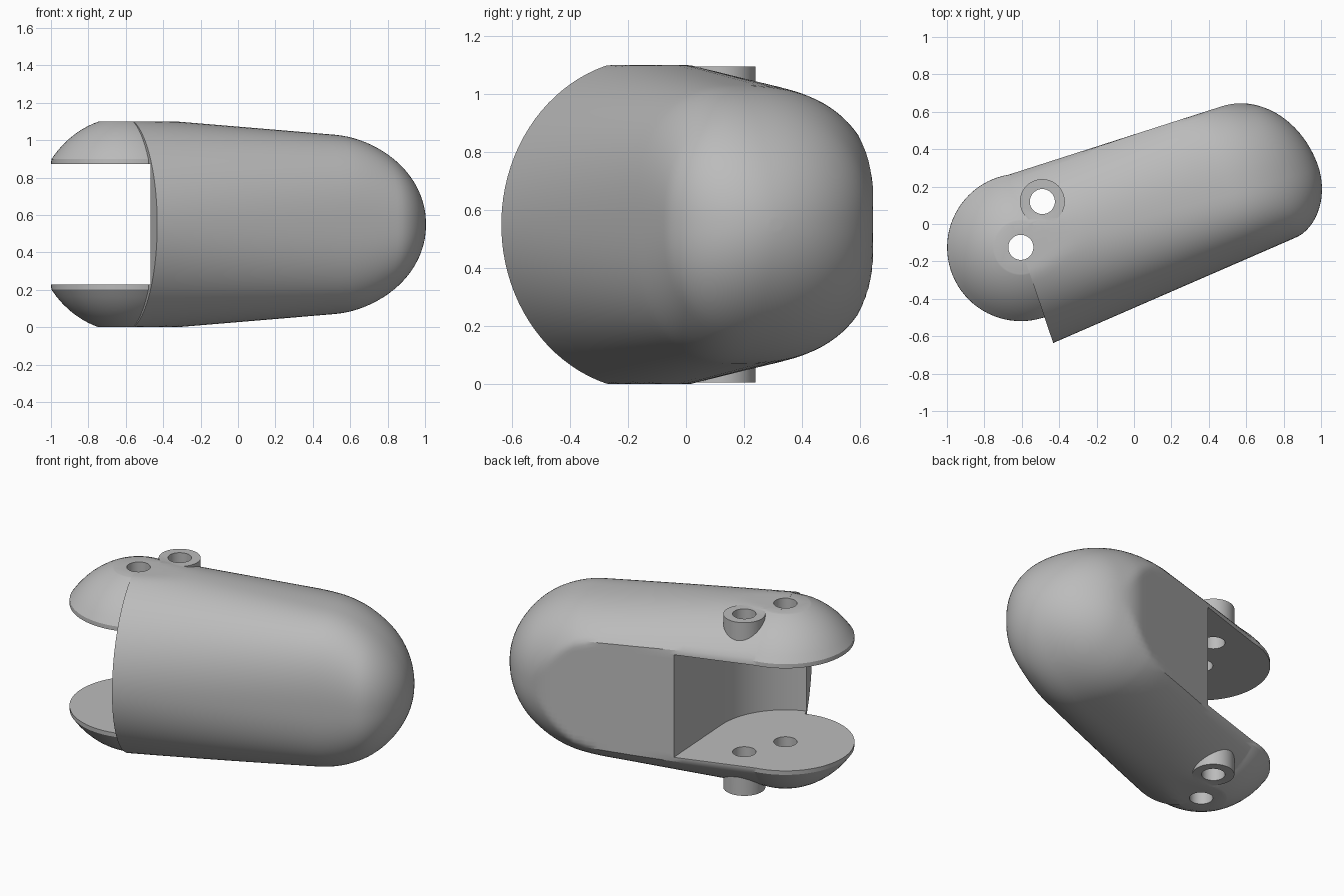
import bpy, bmesh
from math import sin, cos, pi, sqrt, radians, copysign
from mathutils import Matrix

if "Cube" in bpy.data.objects:
    bpy.data.objects.remove(bpy.data.objects["Cube"])

PIVOT = (-0.605, -0.125, 0.55)
BOSS = (-0.49, 0.12, 0.55)
TIP = 1.645         # body length along its axis
DOME = 1.15         # where the rounded tip begins
SLOT = 0.645        # slot height
SLOT_RADIUS = 0.43

grey = bpy.data.materials.new("plain grey")
grey.use_nodes = True
colour = (0.5, 0.5, 0.5, 1)
grey.diffuse_color = colour
grey.node_tree.nodes["Principled BSDF"].inputs["Base Color"].default_value = colour


def finish(name, bm, matrix):
    bmesh.ops.recalc_face_normals(bm, faces=bm.faces)
    mesh = bpy.data.meshes.new(name)
    bm.to_mesh(mesh)
    bm.free()
    mesh.transform(matrix)
    mesh.materials.append(grey)
    obj = bpy.data.objects.new(name, mesh)
    bpy.context.collection.objects.link(obj)
    return obj


def loft(name, rings, matrix):
    bm = bmesh.new()
    loops = [[bm.verts.new(p) for p in ring] for ring in rings]
    for a, b in zip(loops, loops[1:]):
        for i in range(len(a)):
            j = (i + 1) % len(a)
            bm.faces.new((a[i], a[j], b[j], b[i]))
    bm.faces.new(loops[0][::-1])
    bm.faces.new(loops[-1])
    return finish(name, bm, matrix)


def cylinder(name, centre, radius, height, sides=48):
    bm = bmesh.new()
    bmesh.ops.create_cone(bm, cap_ends=True, segments=sides, radius1=radius,
                          radius2=radius, depth=height)
    return finish(name, bm, Matrix.Translation(centre))


def combine(target, other, operation):
    mod = target.modifiers.new(operation, "BOOLEAN")
    mod.operation, mod.object, mod.solver = operation, other, "EXACT"
    bpy.context.view_layer.objects.active = target
    bpy.ops.object.modifier_apply(modifier=mod.name)
    bpy.data.objects.remove(other)


def rounding(u, start):
    # one along the straight part, then a quarter ellipse to the tip
    t = max(0, (u - start) / (TIP - start))
    return sqrt(max(0, 1 - t * t))


def section(u):
    mid = -0.06 * u
    front = (0.54 - 0.084 * u + mid) * rounding(u, 1.41)
    back = (0.39 - 0.016 * u - mid) * rounding(u, 1.26)
    tall = (0.573 - 0.081 * u) * rounding(u, DOME)
    # the flat back fades out into the dome
    fade = max(0, min(1, (1.42 - u) / 0.42))
    bulge = 1 + 0.25 * fade * fade * (3 - 2 * fade)
    # the section grows squarer toward the dome
    power = 2 / (2 + 0.45 * min(1, u / DOME) * rounding(u, DOME))
    ring = []
    for i in range(96):
        a = 2 * pi * (i + 0.5) / 96
        s = copysign(abs(sin(a)) ** power, sin(a))
        c = copysign(abs(cos(a)) ** power, cos(a))
        v = min(back * bulge * s, back) if s > 0 else front * s
        ring.append((u, mid + v, max(-0.55, min(0.55, tall * c))))
    return ring


# Tapered body with a flat back and a rounded tip
stations = [DOME * i / 16 for i in range(16)]
stations += [DOME + (TIP - DOME) * sin(pi / 2 * i / 24) for i in range(24)]
stations.append(TIP - 0.0004)
turn = Matrix.Translation(PIVOT) @ Matrix.Rotation(radians(18.7), 4, "Z")
body = loft("finger_segment", [section(u) for u in stations], turn)

# Domed hinge ears, turned about the pivot
rings = []
for i in range(33):
    h = 0.549 * sin(pi / 2 * (i - 16) / 16)
    r = min(0.395, 0.495 * sqrt(1 - (h / 0.573) ** 2))
    rings.append([(r * cos(pi * k / 40), r * sin(pi * k / 40), h) for k in range(80)])
combine(body, loft("hinge_ears", rings, Matrix.Translation(PIVOT)), "UNION")

# Bosses on both ears
combine(body, cylinder("bosses", BOSS, 0.12, 1.09), "UNION")

# Slot: round around the pivot, open straight through the back
combine(body, cylinder("slot_round", PIVOT, SLOT_RADIUS, SLOT, 96), "DIFFERENCE")
bm = bmesh.new()
bmesh.ops.create_cube(bm, size=1)
slot = finish("slot_back", bm, Matrix.Translation(PIVOT)
              @ Matrix.Rotation(radians(3.2), 4, "Z")
              @ Matrix.Translation((SLOT_RADIUS - 0.5, 0.5, 0))
              @ Matrix.Diagonal((1, 1, SLOT, 1)))
combine(body, slot, "DIFFERENCE")

# Pin holes
for place in (PIVOT, BOSS):
    combine(body, cylinder("pin_hole", place, 0.067, 2), "DIFFERENCE")

bpy.ops.object.select_all(action="DESELECT")
body.select_set(True)
bpy.context.view_layer.objects.active = body
bpy.ops.object.shade_smooth_by_angle(angle=radians(30))
